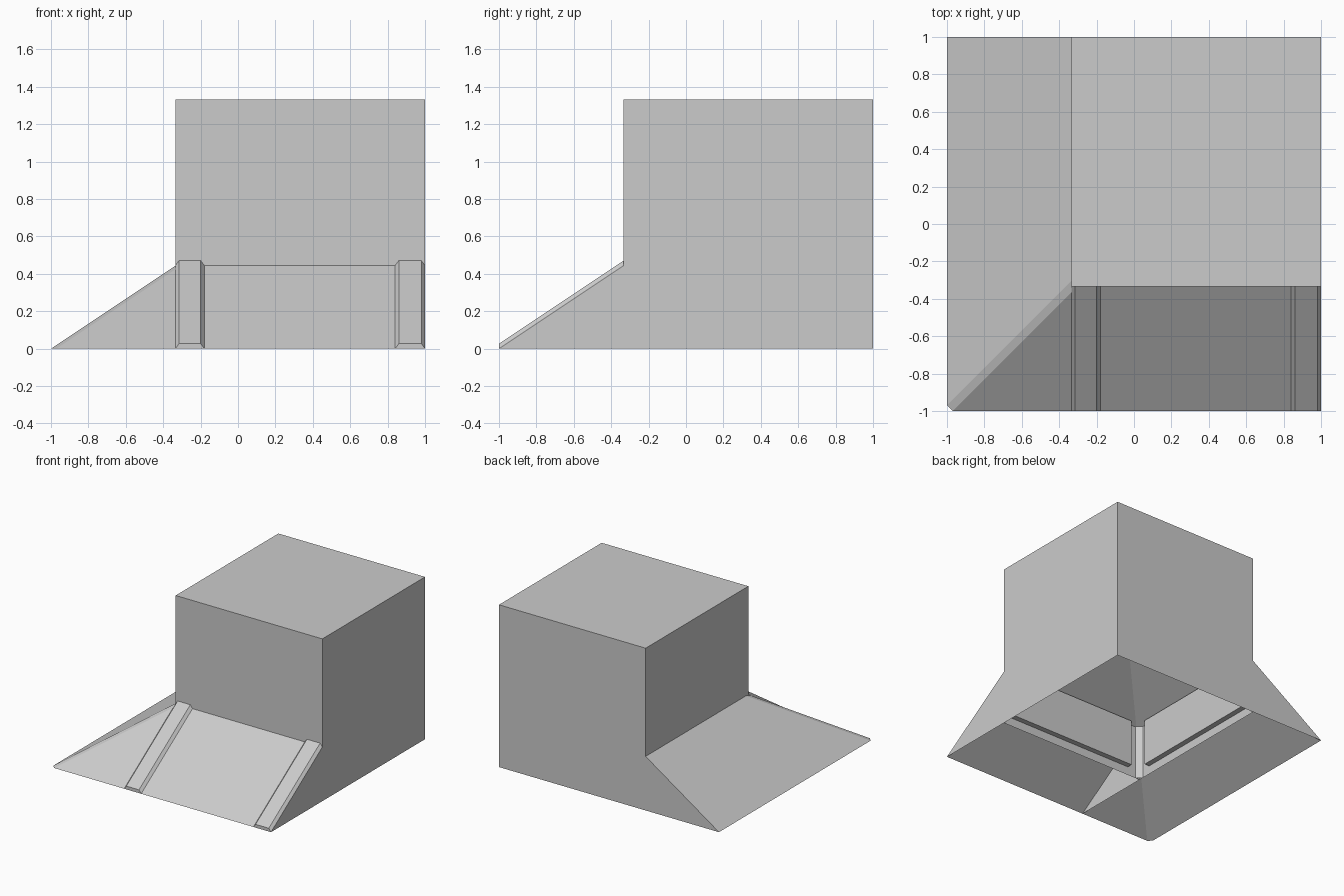
import bpy

if "Cube" in bpy.data.objects:
    bpy.data.objects.remove(bpy.data.objects["Cube"])

T = 1 / 3          # tower inner edge offset
S = 2 / 3          # roof pitch
H = 4 / 3          # tower height
C = 0.03           # hip flattening / rib thickness


def mesh(name, verts, faces):
    me = bpy.data.meshes.new(name)
    me.from_pydata(verts, [], faces)
    me.update()
    ob = bpy.data.objects.new(name, me)
    bpy.context.collection.objects.link(ob)
    return ob


def sheet(name, polys):
    verts, faces = [], []
    for p in polys:
        faces.append(list(range(len(verts), len(verts) + len(p))))
        verts += p
    return mesh(name, verts, faces)


def box(name, lo, hi, bottom=True):
    v = [(x, y, z) for z in (lo[2], hi[2])
         for x, y in ((lo[0], lo[1]), (hi[0], lo[1]), (hi[0], hi[1]), (lo[0], hi[1]))]
    f = [(4, 5, 6, 7), (0, 1, 5, 4), (1, 2, 6, 5), (2, 3, 7, 6), (3, 0, 4, 7)]
    return mesh(name, v, f + ([(3, 2, 1, 0)] if bottom else []))


def slope(x, y, lift=0):
    return (x, y, S * (y + 1) + lift)


# tower, open underneath
box("tower", (-T, -T, 0), (1, 1, H), bottom=False)

# hip roof that rises through the tower, with a flattened hip
top = S * (2 - C)
sheet("hip_roof", [
    [(C - 1, -1, 0), (1, -1, 0), (1, 1 - C, top)],
    [(-1, C - 1, 0), (C - 1, -1, 0), (1, 1 - C, top), (1 - C, 1, top)],
    [(-1, C - 1, 0), (1 - C, 1, top), (-1, 1, 0)],
])

# triangular side walls closing the skirt, plus the inner rib wall
eave = S * (1 - T)
sheet("gable_walls", [
    [(1, -1, 0), (1, -T, 0), (1, -T, eave)],
    [(-T, 1, 0), (-1, 1, 0), (-T, 1, eave)],
])
sheet("inner_gable", [[(-T, -1, 0), (-T, -T, 0), (-T, -T, eave)]])

# chamfered ribs on the front slope
for name, x0, x1 in (("rib_left", -0.335, -0.18), ("rib_right", 0.84, 1.0)):
    xs = ((x0, 0), (x0 + 0.02, C - 0.003), (x1 - 0.02, C - 0.003), (x1, 0))
    v = [slope(x, y, l) for y in (-1, -T) for x, l in xs]
    mesh(name, v, [(0, 3, 2, 1), (0, 1, 5, 4), (1, 2, 6, 5), (2, 3, 7, 6), (4, 5, 6, 7)])

# raised panels on the inside of the tower walls
box("inner_panel_front", (-0.22, -T, 0.07), (1, -0.29, 0.45))
box("inner_panel_left", (-T, -0.22, 0.07), (-0.29, 1, 0.45))

# chamfered post in the inner corner
a = 0.04
sheet("inner_corner_post", [[(a - T, -T, 0), (-T, a - T, 0),
                             (-T, a - T, 0.45), (a - T, -T, 0.45)]])
